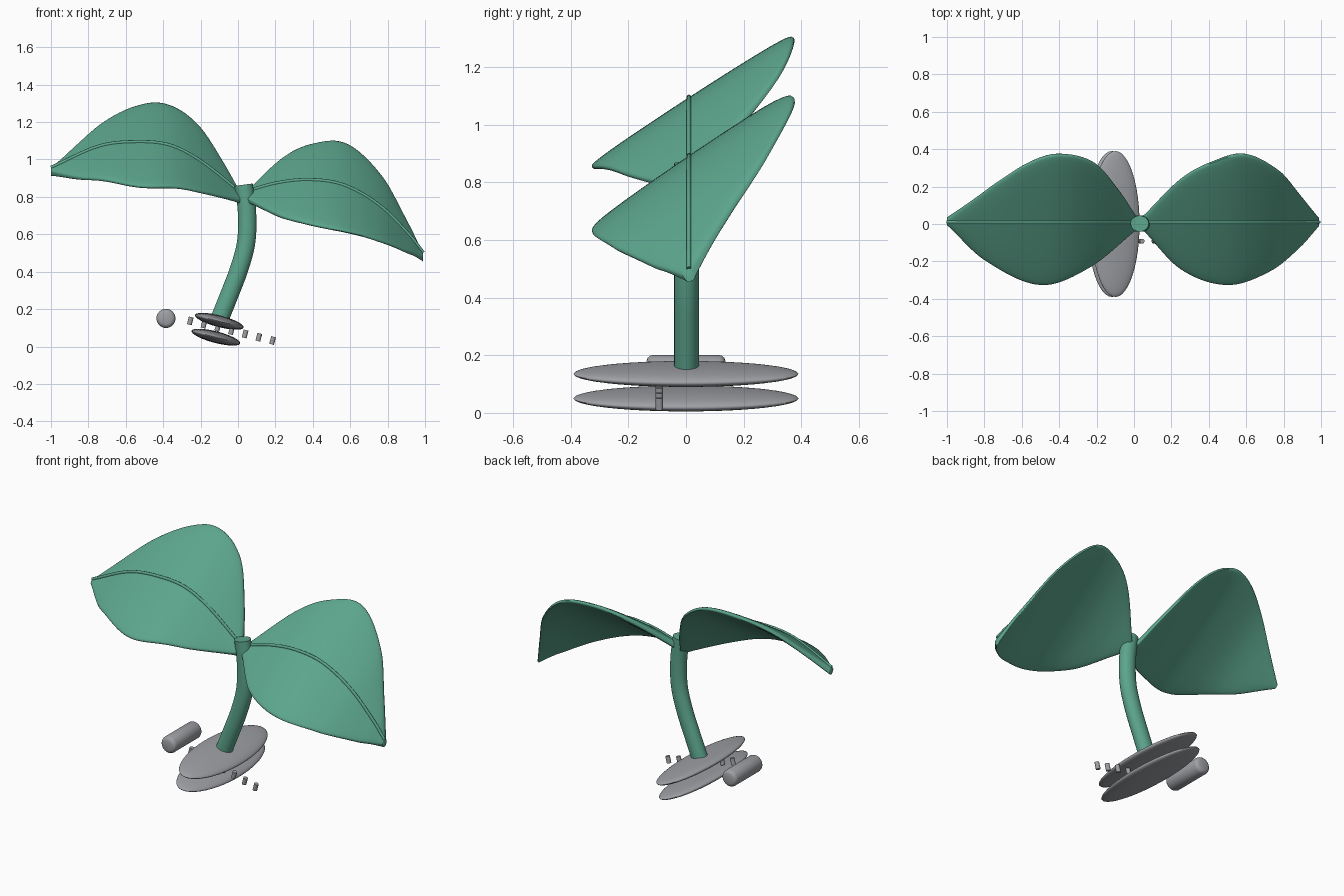
import bpy, bmesh, math
from mathutils import Vector, Matrix

if "Cube" in bpy.data.objects:
    bpy.data.objects.remove(bpy.data.objects["Cube"])


def material(name, rgb):
    m = bpy.data.materials.new(name)
    m.diffuse_color = (*rgb, 1)
    m.use_nodes = True
    m.node_tree.nodes["Principled BSDF"].inputs["Base Color"].default_value = m.diffuse_color
    return m


GREEN = material("leaf green", (0.107, 0.376, 0.262))
GREY = material("stone grey", (0.34, 0.35, 0.37))


def finish(bm, name, mat, angle=50):
    bmesh.ops.recalc_face_normals(bm, faces=bm.faces)
    me = bpy.data.meshes.new(name)
    bm.to_mesh(me)
    bm.free()
    ob = bpy.data.objects.new(name, me)
    bpy.context.collection.objects.link(ob)
    me.materials.append(mat)
    bpy.ops.object.select_all(action='DESELECT')
    ob.select_set(True)
    bpy.context.view_layer.objects.active = ob
    bpy.ops.object.shade_smooth_by_angle(angle=math.radians(angle))
    return ob


def smooth(pts, x):
    """Smooth curve through (x, value) points."""
    n = len(pts)

    def tangent(i):
        a, b = pts[max(i - 1, 0)], pts[min(i + 1, n - 1)]
        return (b[1] - a[1]) / (b[0] - a[0])
    i = 0
    while i < n - 2 and x > pts[i + 1][0]:
        i += 1
    (x0, v0), (x1, v1) = pts[i], pts[i + 1]
    h = x1 - x0
    t = (x - x0) / h
    return ((2*t**3 - 3*t*t + 1) * v0 + (t**3 - 2*t*t + t) * h * tangent(i)
            + (3*t*t - 2*t**3) * v1 + (t**3 - t*t) * h * tangent(i + 1))


def loft(rings):
    bm = bmesh.new()
    vr = [[bm.verts.new(p) for p in r] for r in rings]
    n = len(vr[0])
    for a, b in zip(vr, vr[1:]):
        for i in range(n):
            bm.faces.new((a[i], a[(i + 1) % n], b[(i + 1) % n], b[i]))
    bm.faces.new(vr[0])
    bm.faces.new(vr[-1])
    return bm


def tube(name, path, ry, rx, mat, sides=24):
    """Tube along a path in the xz plane."""
    rings = []
    for i, p in enumerate(path):
        d = (path[min(i + 1, len(path) - 1)] - path[max(i - 1, 0)]).normalized()
        side = Vector((d.z, 0, -d.x))
        rings.append([p + side * rx * math.cos(a) + Vector((0, ry * math.sin(a), 0))
                      for a in (math.tau * k / sides for k in range(sides))])
    return finish(loft(rings), name, mat)


def leaf(name, rib, back, front, slope, half=0.021, steps=56, sides=48):
    """Tilted blade: rib height, back edge and front edge are curves over x."""
    x0, x1 = rib[0][0], rib[-1][0]
    nrm = Vector((0, -slope, 1)).normalized()
    rings, path = [], []
    for s in range(steps + 1):
        x = x0 + (x1 - x0) * (1 - math.cos(math.pi * s / steps)) / 2
        z, yb, yf = smooth(rib, x), smooth(back, x), smooth(front, x)
        path.append(Vector((x, 0.01, z + 0.001)))
        ring = []
        for k in range(sides):
            a = math.tau * k / sides
            u = math.cos(a)
            y = (yb + yf) / 2 + (yb - yf) / 2 * u
            t = half * math.copysign(abs(math.sin(a)) ** 0.5, math.sin(a)) if k % (sides // 2) else 0
            ring.append(Vector((x, y, z - 0.024 + slope * (y - 0.01))) + nrm * t)
        rings.append(ring)
    finish(loft(rings), name, GREEN)
    tube(name + "_midrib", path, 0.008, 0.01, GREEN, 10)


# Leaves
leaf("left_leaf",
     [(-1, .955), (-.74, 1.07), (-.53, 1.093), (-.36, 1.073), (-.2, .99), (.01, .825)],
     [(-1, .03), (-.85, .135), (-.72, .23), (-.55, .335), (-.4, .375), (-.21, .325), (-.075, .17), (.01, .04)],
     [(-1, .0), (-.8, -.19), (-.5, -.325), (-.235, -.23), (.01, -.03)], 0.65)
leaf("right_leaf",
     [(.05, .83), (.22, .875), (.39, .89), (.57, .86), (.76, .75), (.92, .59), (.99, .5)],
     [(.05, .04), (.25, .24), (.41, .33), (.59, .375), (.78, .28), (.89, .15), (.99, .025)],
     [(.05, -.03), (.25, -.24), (.5, -.325), (.73, -.25), (.89, -.12), (.99, -.005)], 0.68)

# Curved stem
stem = [(.13, -.105), (.28, -.045), (.42, .008), (.56, .044), (.72, .048), (.865, .03)]
tube("stem", [Vector((smooth(stem, z), 0.002, z)) for z in
              (.13 + .735 * i / 30 for i in range(31))], 0.043, 0.049, GREEN)

# Two tilted flattened discs
TILT = Matrix.Rotation(math.radians(14.5), 4, 'Y')
for name, x, z in (("upper_disc", -.1, .135), ("lower_disc", -.118, .05)):
    bm = bmesh.new()
    bmesh.ops.create_uvsphere(bm, u_segments=48, v_segments=24, radius=1)
    bmesh.ops.transform(bm, verts=bm.verts, matrix=Matrix.Translation((x, 0, z))
                        @ TILT @ Matrix.Diagonal((.134, .39, .031, 1)))
    finish(bm, name, GREY)

# Row of small pegs between the discs
for i in range(7):
    bm = bmesh.new()
    bmesh.ops.create_cone(bm, cap_ends=True, segments=16, radius1=.013, radius2=.013, depth=.042,
                          matrix=Matrix.Translation((-.255 + .0733 * i, -.092, .137 - .0175 * i)) @ TILT)
    finish(bm, f"peg_{i + 1}", GREY)

# Roller lying along y with rounded ends
bm = bmesh.new()
prof = [(-.137, .03), (-.133, .041), (-.125, .048), (-.115, .051)]
prof += [(-y, r) for y, r in reversed(prof)]
bm.free()
finish(loft([[Vector((-.385 + r * math.cos(a), y, .15 + r * math.sin(a)))
              for a in (math.tau * k / 32 for k in range(32))] for y, r in prof]), "roller", GREY)
